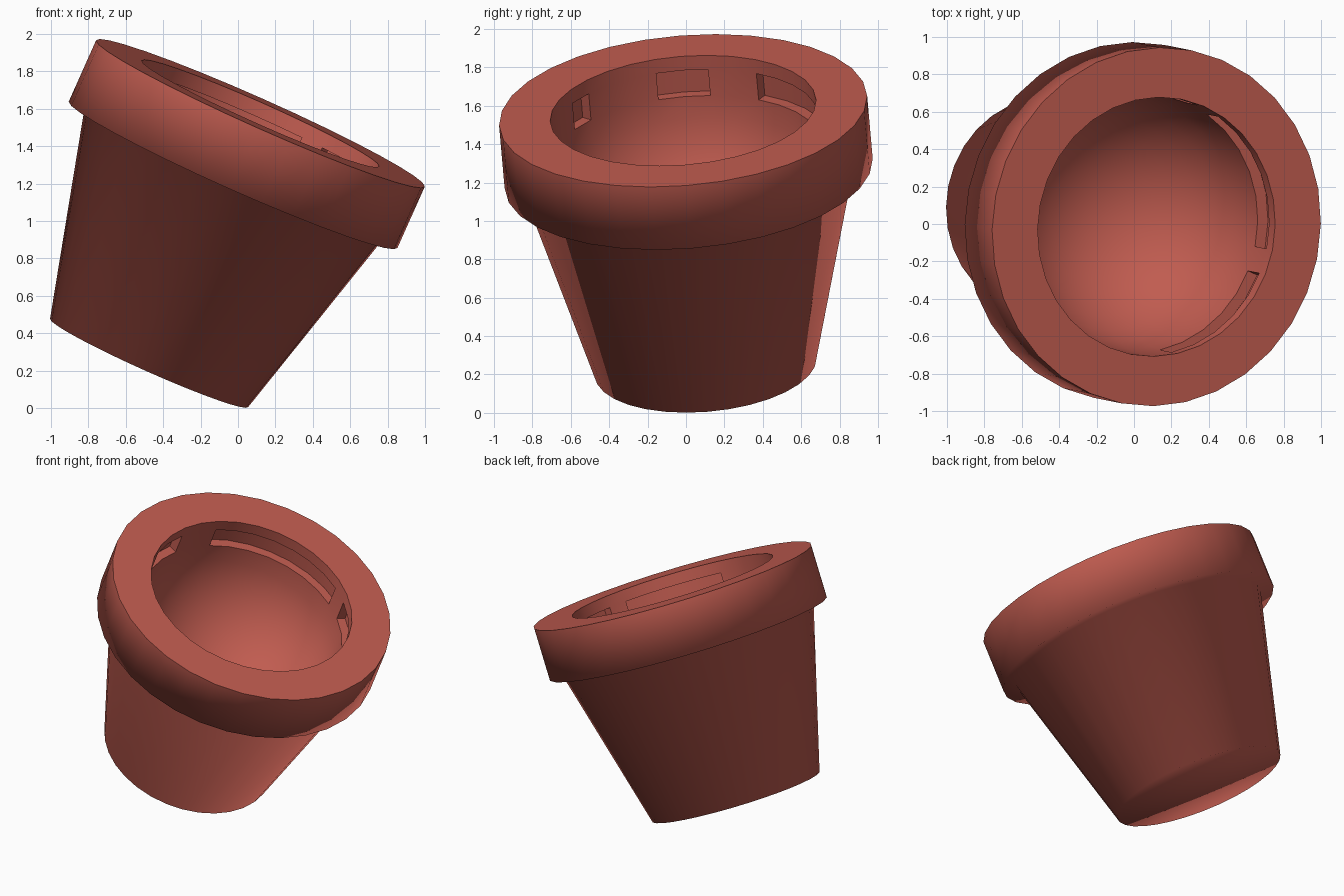
import bpy, bmesh, math
from mathutils import Vector, Matrix

cube = bpy.data.objects.get("Cube")
if cube:
    bpy.data.objects.remove(cube, do_unlink=True)

SEGMENTS = 32
AXIS = Vector((0.406, -0.08, 0.91)).normalized()
RIM_CENTRE = Vector((0.12, -0.015, 1.575))
SLOT_TOP, SLOT_BOTTOM = -0.08, -0.23
HOLE = 0.695

terracotta = bpy.data.materials.new("terracotta")
terracotta.use_nodes = True
colour = (0.53, 0.107, 0.08, 1)
terracotta.diffuse_color = colour
bsdf = next(n for n in terracotta.node_tree.nodes if n.type == "BSDF_PRINCIPLED")
bsdf.inputs["Base Color"].default_value = colour

# Pot profile: outer base, tapered wall, overhanging rim, lip, inner wall
profile = [(0, -1.465), (0.58, -1.465), (0.87, -0.36), (0.962, -0.36),
           (0.962, 0), (HOLE, 0), (HOLE, SLOT_TOP), (HOLE, SLOT_BOTTOM)]
# Rounded bowl at the bottom of the hollow
for i in range(1, 10):
    a = math.radians(i * 10)
    profile.append((HOLE * math.cos(a), SLOT_BOTTOM - HOLE * math.sin(a)))

bm = bmesh.new()
verts = [bm.verts.new((r, 0, z)) for r, z in profile]
edges = [bm.edges.new(pair) for pair in zip(verts, verts[1:])]
bmesh.ops.spin(bm, geom=verts + edges, cent=(0, 0, 0), axis=(0, 0, 1),
               angle=math.tau, steps=SEGMENTS)
bmesh.ops.remove_doubles(bm, verts=bm.verts, dist=0.0005)
bmesh.ops.recalc_face_normals(bm, faces=bm.faces)
for face in bm.faces:
    face.smooth = True

# Crisp edges around the flat lip
for edge in bm.edges:
    if all(abs(v.co.z) < 0.001 for v in edge.verts):
        edge.smooth = False

# Slots recessed into the inner wall, as angle ranges in degrees
slots = [(-12, 51), (-80, -22), (67, 147), (168, 192), (224, 237)]


def in_slot(face):
    c = face.calc_center_median()
    if not SLOT_BOTTOM < c.z < SLOT_TOP or c.xy.length > HOLE:
        return False
    angle = math.degrees(math.atan2(c.y, c.x))
    return any(lo < angle + turn < hi for lo, hi in slots for turn in (0, 360))


recess = bmesh.ops.extrude_face_region(bm, geom=[f for f in bm.faces if in_slot(f)])
moved = [g for g in recess["geom"] if isinstance(g, bmesh.types.BMVert)]
for v in moved:
    v.co.xy *= (HOLE + 0.06) / HOLE
old = [f for f in bm.faces if in_slot(f) and f.calc_center_median().xy.length < HOLE
       and all(abs(v.co.xy.length - HOLE) < 0.001 for v in f.verts)]
bmesh.ops.delete(bm, geom=old, context="FACES")
bmesh.ops.recalc_face_normals(bm, faces=bm.faces)
for edge in bm.edges:
    slot_edge = any(v.co.xy.length > HOLE + 0.05 and
                    SLOT_BOTTOM - 0.01 < v.co.z < SLOT_TOP + 0.01 for v in edge.verts)
    if slot_edge and edge.calc_face_angle(0) > 0.8:
        edge.smooth = False
    elif edge.calc_face_angle(0) > 1.2 and all(
            abs(v.co.xy.length - HOLE) < 0.01 for v in edge.verts):
        edge.smooth = False

mesh = bpy.data.meshes.new("flower_pot")
bm.to_mesh(mesh)
bm.free()
mesh.materials.append(terracotta)

# Lean the whole pot over
tilt = Vector((0, 0, 1)).rotation_difference(AXIS).to_matrix().to_4x4()
mesh.transform(Matrix.Translation(RIM_CENTRE) @ tilt)
pot = bpy.data.objects.new("flower_pot", mesh)
bpy.context.collection.objects.link(pot)
